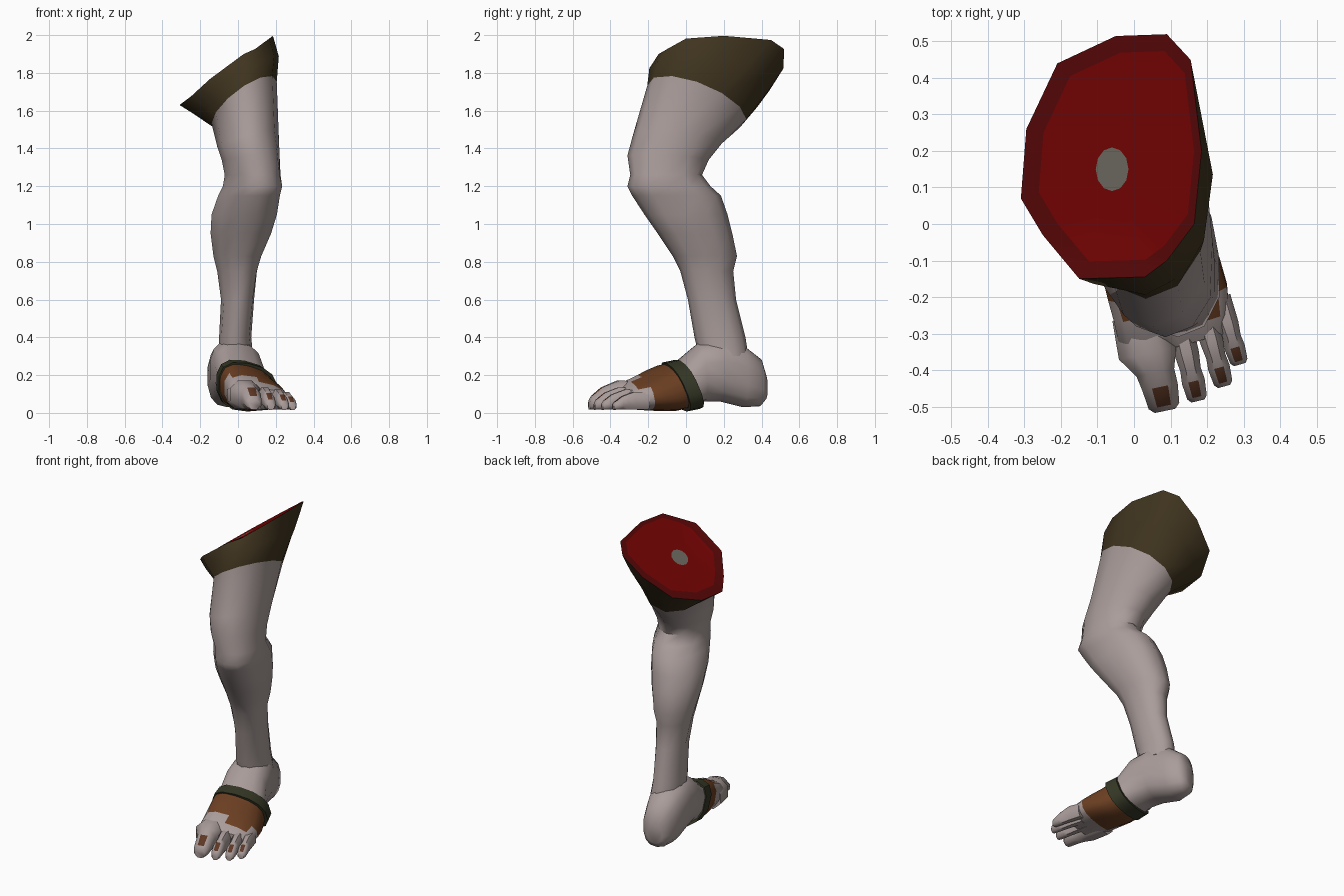
import bpy, math

if "Cube" in bpy.data.objects:
    bpy.data.objects.remove(bpy.data.objects["Cube"])

PALETTE = {
    "skin": (0.40, 0.335, 0.325), "trouser_cloth": (0.052, 0.035, 0.014),
    "dark_red": (0.098, 0.002, 0.002), "red": (0.185, 0.001, 0.001),
    "bone_grey": (0.16, 0.15, 0.125), "wrap_brown": (0.15, 0.05, 0.016),
    "band_green": (0.036, 0.039, 0.019), "nail_brown": (0.11, 0.038, 0.018),
}
NAMES = list(PALETTE)
MATS = []
for name, rgb in PALETTE.items():
    m = bpy.data.materials.new(name)
    m.diffuse_color = (*rgb, 1)
    m.use_nodes = True
    m.node_tree.nodes["Principled BSDF"].inputs["Base Color"].default_value = m.diffuse_color
    MATS.append(m)


def loft(name, rings, rule, closed=False, angle=50):
    """Skin rings of points; rule(segment, side) names the colour of a face."""
    n, count = len(rings[0]), len(rings)
    verts = [p for r in rings for p in r]
    faces, cols = [], []
    for i in range(count if closed else count - 1):
        j = (i + 1) % count
        for k in range(n):
            l = (k + 1) % n
            faces.append((i * n + k, i * n + l, j * n + l, j * n + k))
            cols.append(rule(i, k))
    if not closed:
        faces.append(tuple(reversed(range(n))))
        cols.append(rule(0, 0))
        faces.append(tuple((count - 1) * n + k for k in range(n)))
        cols.append(rule(count - 1, 0))
    me = bpy.data.meshes.new(name)
    me.from_pydata(verts, [], faces)
    used = list(dict.fromkeys(cols))
    for c in used:
        me.materials.append(MATS[NAMES.index(c)])
    for p, c in zip(me.polygons, cols):
        p.material_index = used.index(c)
    ob = bpy.data.objects.new(name, me)
    bpy.context.collection.objects.link(ob)
    bpy.ops.object.select_all(action='DESELECT')
    ob.select_set(True)
    bpy.context.view_layer.objects.active = ob
    # consistent outward normals
    bpy.ops.object.mode_set(mode='EDIT')
    bpy.ops.mesh.select_all(action='SELECT')
    bpy.ops.mesh.normals_make_consistent(inside=False)
    bpy.ops.object.mode_set(mode='OBJECT')
    bpy.ops.object.shade_smooth_by_angle(angle=math.radians(angle))
    return ob


def flat_ring(z, x0, x1, y0, y1, shin=0, b=0, c=0, n=12):
    """Ellipse around the leg; shin shifts its front outward, b and c tilt it."""
    pts = []
    for k in range(n):
        a = 2 * math.pi * k / n
        dx = (math.cos(a) + shin * max(0, -math.sin(a))) * (x1 - x0) / 2
        dy = math.sin(a) * (y1 - y0) / 2
        pts.append(((x0 + x1) / 2 + dx, (y0 + y1) / 2 + dy, z + b * dx + c * dy))
    return pts


def upright_ring(x, y, w, zb, zt, turn, lean=0, drop=0, n=14, power=0.8, grow=0):
    """Rounded upright section for foot and toes; drop lowers the outer side."""
    pts = []
    for k in range(n):
        a = 2 * math.pi * (k + 0.5) / n
        u, v = (math.copysign(abs(f) ** power, f) for f in (math.cos(a), math.sin(a)))
        h = (zt - zb) / 2
        z = zb + h * (1 + v) * (1 - drop * u) + grow * v
        s = u * (w + grow)
        pts.append((x + s * math.cos(turn), y + s * math.sin(turn) - lean * (z - zb - h),
                    max(z, 0.0)))
    return pts


# Leg: ankle, calf, knee, thigh up to the trouser hem
leg = [flat_ring(*r) for r in (
    (0.30, -.10, .08, .07, .33), (0.40, -.10, .07, .045, .315),
    (0.60, -.09, .085, .01, .265, .1), (0.75, -.11, .10, -.03, .25, .25),
    (0.83, -.13, .12, -.07, .27, .32), (0.95, -.145, .165, -.15, .245, .4),
    (1.05, -.14, .195, -.22, .22, .4), (1.15, -.105, .215, -.285, .185, .35),
    (1.20, -.08, .233, -.31, .13, .28), (1.26, -.07, .225, -.295, .085, .2),
    (1.35, -.085, .22, -.31, .12, .12, .1, -.05),
    (1.45, -.11, .215, -.28, .19, 0, .25, -.1),
    (1.643, -.14, .205, -.205, .32, 0, .64, -.34))]
hem = len(leg) - 1

# Slanted cut through the thigh, with rim, flesh and bone
rim = [(.185, .2), (.155, .45), (.09, .52), (-.05, .515), (-.21, .44), (-.295, .26),
       (-.31, .07), (-.25, -.03), (-.15, -.15), (.03, -.145), (.09, -.1), (.165, 0)]


def cut_z(x):
    return 1.63 + 0.74 * (x + 0.31)


top = [(x, y, cut_z(x) + (.018 if k in (8, 9) else 0)) for k, (x, y) in enumerate(rim)]
# trouser bulge below the rim, on the front and outer side
bulge = []
for k, (p, q) in enumerate(zip(leg[-1], top)):
    a = 2 * math.pi * k / 12
    g = .022 if k in (0, 9, 10, 11) else .006
    m = [p[i] * .45 + q[i] * .55 for i in range(3)]
    bulge.append((m[0] + g * math.cos(a), m[1] + g * math.sin(a), m[2]))
leg += [bulge, top]
inner = [(.04 + (x - .04) * .86, .19 + (y - .19) * .86) for x, y in rim]
leg.append([(x, y, cut_z(x)) for x, y in inner])
bone = [(-.06 + .045 * math.cos(k * math.pi / 6), .15 + .06 * math.sin(k * math.pi / 6))
        for k in range(12)]
leg.append([(x, y, cut_z(x)) for x, y in bone])
cut_colours = ["trouser_cloth", "trouser_cloth", "dark_red", "red", "bone_grey"]
loft("leg", leg, lambda i, k: "skin" if i < hem else cut_colours[i - hem])

# Foot: heel to the toe roots, wrapped in cloth around the middle
TURN = math.radians(15.6)
stations = (
    (-.07, .42, .045, .07, .20, 0, 0), (-.065, .39, .085, .035, .29, 0, 0),
    (-.055, .30, .112, .03, .36, 0, 0), (-.025, .18, .13, .06, .39, 0, 0),
    (.003, .075, .133, .06, .365, .1, 0), (.03, 0, .145, .03, .27, .3, .08),
    (.06, -.09, .155, .01, .24, .3, .18), (.082, -.15, .162, .01, .215, .3, .2),
    (.1, -.215, .164, .012, .19, .2, .2), (.11, -.285, .16, .018, .165, .1, .18),
    (.125, -.335, .135, .02, .13, 0, .12))
foot = [upright_ring(x, y, w, zb, zt, TURN, lean, drop)
        for x, y, w, zb, zt, lean, drop in stations]


def foot_colour(i, k):
    # the wrap stops short beside the big toe and runs to a tip between the toes
    if i in (5, 6) or (i == 7 and k not in (5, 6, 7, 8)) or (i == 8 and k in (1, 2)):
        return "wrap_brown"
    return "skin"


loft("foot", foot, foot_colour)

# Band over the instep
band = [upright_ring(x, y, w, zb, zt, TURN, .42, .12, grow=g)
        for x, y, w, zb, zt, g in (
            (.052, -.050, .150, .02, .25, -.01), (.052, -.050, .150, .02, .25, .013),
            (.033, .022, .143, .035, .265, .013), (.033, .022, .143, .035, .265, -.01))]
loft("instep_band", band, lambda i, k: "band_green", closed=True, angle=35)

# Four toes, each with a nail on the last top face; the big one flares at its root
toes = {"big": (.03, -.25, .085, -.512, .056, .178, .03),
        "second": (.125, -.27, .175, -.485, .036, .14, 0),
        "third": (.19, -.24, .247, -.445, .034, .128, 0),
        "little": (.235, -.20, .29, -.385, .032, .115, 0)}
for name, (x0, y0, x1, y1, w, h, flare) in toes.items():
    turn = math.atan2(y1 - y0, x1 - x0) + math.pi / 2
    rings = []
    for t, ws, hs, f in ((0, 1, .95, .9), (.4, 1, 1, 1), (.6, .85, .88, .3),
                         (.75, .95, .78, 0), (.95, .82, .52, 0), (1, .55, .4, 0)):
        rings.append(upright_ring(x0 + (x1 - x0) * t - flare * f * .5,
                                  y0 + (y1 - y0) * t, w * ws + flare * f,
                                  .015, max(h * hs, .05), turn, n=8, power=.9))
    loft(name + "_toe", rings,
         lambda i, k: "nail_brown" if i == 3 and k == 1 else "skin")
